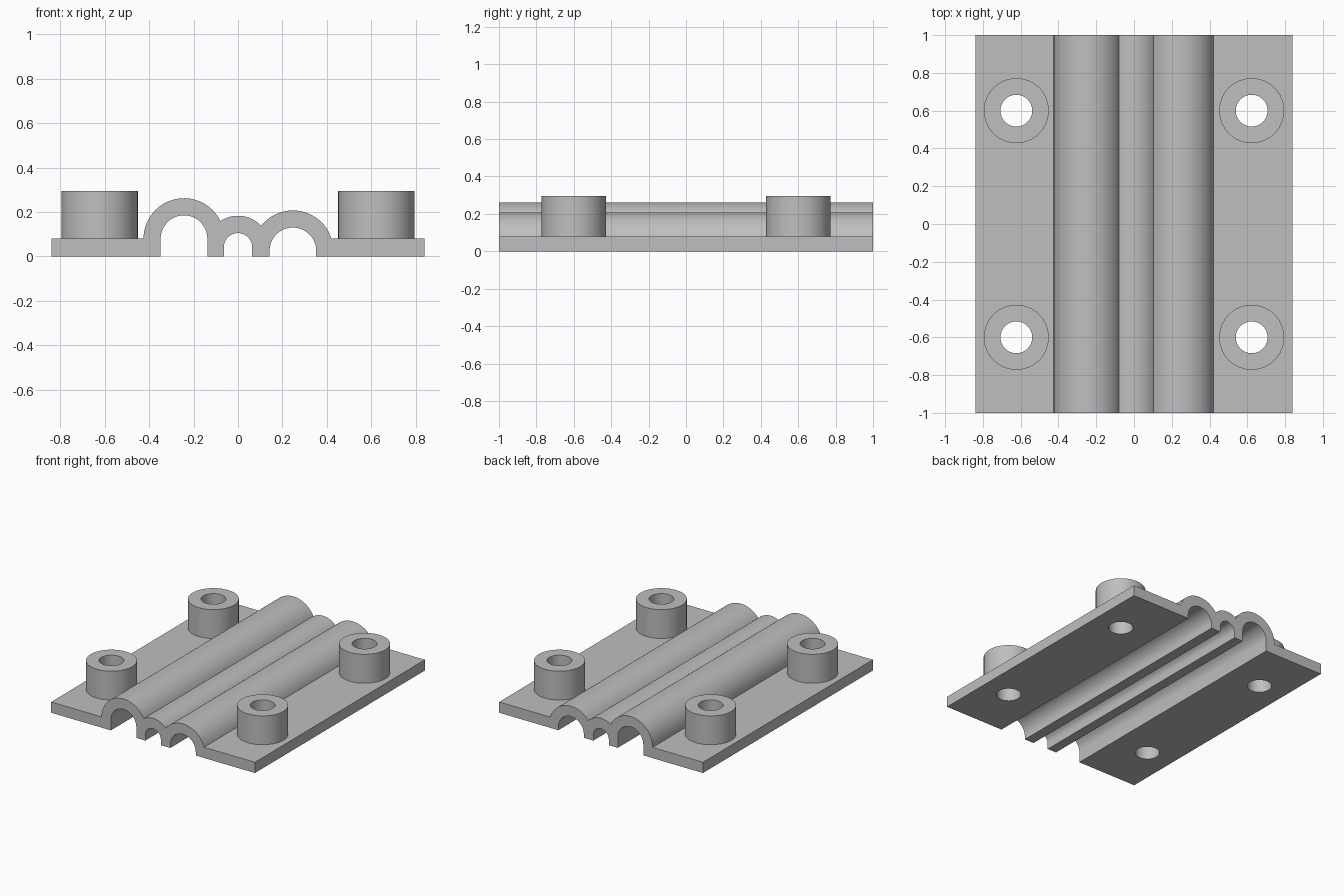
import bpy, bmesh
from math import cos, sin, pi, atan2, asin, radians

cube = bpy.data.objects.get("Cube")
if cube:
    bpy.data.objects.remove(cube)

# Main dimensions
HALF_W, HALF_L, PLATE = 0.84, 1.0, 0.08
BOSS_X, BOSS_Y, BOSS_R, HOLE_R, BOSS_TOP = 0.623, 0.6, 0.172, 0.084, 0.295
# Channels: centre x, centre z, inner radius, outer radius
LEFT = (-0.243, 0.08, 0.105, 0.182)
MID = (0.0, 0.041, 0.064, 0.142)
RIGHT = (0.247, 0.025, 0.105, 0.182)

grey = bpy.data.materials.new("plain grey")
grey.use_nodes = True
color = (0.52, 0.52, 0.52, 1)
grey.diffuse_color = color
grey.node_tree.nodes["Principled BSDF"].inputs["Base Color"].default_value = color


def make_object(name, bm):
    bmesh.ops.recalc_face_normals(bm, faces=bm.faces)
    mesh = bpy.data.meshes.new(name)
    bm.to_mesh(mesh)
    bm.free()
    mesh.materials.append(grey)
    obj = bpy.data.objects.new(name, mesh)
    bpy.context.collection.objects.link(obj)
    return obj


def activate(obj):
    bpy.ops.object.select_all(action='DESELECT')
    obj.select_set(True)
    bpy.context.view_layer.objects.active = obj


def smooth(obj):
    activate(obj)
    bpy.ops.object.shade_smooth_by_angle(angle=radians(25))


def arc(x, z, r, start, end, steps=32):
    angles = [start + (end - start) * i / steps for i in range(steps + 1)]
    return [(x + r * cos(a), z + r * sin(a)) for a in angles]


def meet(a, b):
    """Upper crossing point of the outer circles of two channels."""
    dx, dz = b[0] - a[0], b[1] - a[1]
    d = (dx * dx + dz * dz) ** 0.5
    t = (a[3] ** 2 - b[3] ** 2 + d * d) / (2 * d)
    h = (a[3] ** 2 - t * t) ** 0.5
    return a[0] + (t * dx - h * dz) / d, a[1] + (t * dz + h * dx) / d


def angle_to(c, p):
    return atan2(p[1] - c[1], p[0] - c[0])


def outer(c, start, end):
    return arc(c[0], c[1], c[3], start, end)


# Cross-section: three arched ridges between two flat flanges
p, q = meet(LEFT, MID), meet(MID, RIGHT)
right_foot = asin((PLATE - RIGHT[1]) / RIGHT[3])
profile = [(-HALF_W, 0), (-HALF_W, PLATE)]
profile += outer(LEFT, pi, angle_to(LEFT, p))
profile += outer(MID, angle_to(MID, p), angle_to(MID, q))[1:]
profile += outer(RIGHT, angle_to(RIGHT, q), right_foot)[1:]
profile += [(HALF_W, PLATE), (HALF_W, 0)]
# Grooves underneath, right to left
for x, z, r, _ in (RIGHT, MID, LEFT):
    profile += [(x + r, 0)] + arc(x, z, r, 0, pi) + [(x - r, 0)]

bm = bmesh.new()
face = bm.faces.new([bm.verts.new((x, -HALF_L, z)) for x, z in profile])
ext = bmesh.ops.extrude_face_region(bm, geom=[face])
moved = [v for v in ext["geom"] if isinstance(v, bmesh.types.BMVert)]
bmesh.ops.translate(bm, verts=moved, vec=(0, 2 * HALF_L, 0))
if face.is_valid and len([f for f in bm.faces if len(f.verts) > 4]) < 2:
    bm.faces.new([v for v in face.verts])
body = make_object("ridged_plate", bm)

# Bolt holes through the flanges
corners = [(sx * BOSS_X, sy * BOSS_Y) for sx in (-1, 1) for sy in (-1, 1)]
N = 64
bm = bmesh.new()
for x, y in corners:
    made = bmesh.ops.create_cone(bm, cap_ends=True, segments=N, radius1=HOLE_R,
                                 radius2=HOLE_R, depth=0.5)
    bmesh.ops.translate(bm, verts=made["verts"], vec=(x, y, 0))
cutter = make_object("hole_cutter", bm)
cutter.hide_render = True
mod = body.modifiers.new("bolt_holes", 'BOOLEAN')
mod.operation, mod.solver, mod.object = 'DIFFERENCE', 'EXACT', cutter
activate(body)
bpy.ops.object.modifier_apply(modifier=mod.name)
bpy.data.objects.remove(cutter)
smooth(body)

# Hollow bosses standing on the flanges
for x, y in corners:
    bm = bmesh.new()
    section = [(HOLE_R, PLATE), (HOLE_R, BOSS_TOP), (BOSS_R, BOSS_TOP), (BOSS_R, PLATE)]
    rings = [[bm.verts.new((r * cos(2 * pi * i / N), r * sin(2 * pi * i / N), z))
              for i in range(N)] for r, z in section]
    for a, b in zip(rings, rings[1:] + rings[:1]):
        for i in range(N):
            j = (i + 1) % N
            bm.faces.new((a[i], a[j], b[j], b[i]))
    side = "left" if x > 0 else "right"
    end = "back" if y > 0 else "front"
    boss = make_object(f"{end}_{side}_boss", bm)
    boss.location = (x, y, 0)
    smooth(boss)
